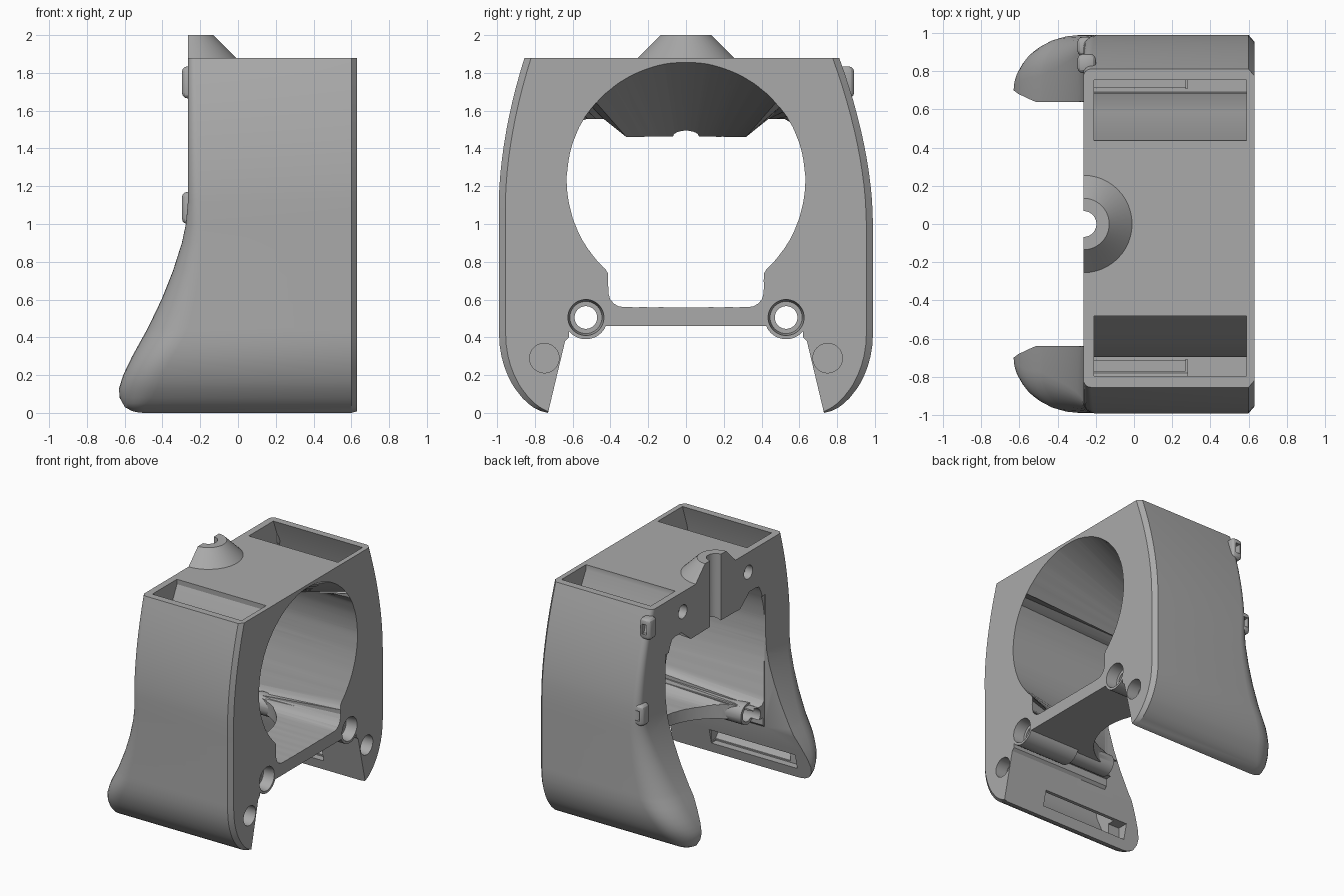
import bpy, bmesh, math
from mathutils import Vector, Matrix

if "Cube" in bpy.data.objects:
    bpy.data.objects.remove(bpy.data.objects["Cube"])

grey = bpy.data.materials.new("plain grey")
grey.use_nodes = True
COLOUR = (0.4, 0.4, 0.4, 1)
grey.diffuse_color = COLOUR
grey.node_tree.nodes["Principled BSDF"].inputs["Base Color"].default_value = COLOUR

TOP, FRONT, BACK = 1.88, 0.63, -0.265


def finish(name, bm):
    bmesh.ops.recalc_face_normals(bm, faces=bm.faces)
    mesh = bpy.data.meshes.new(name)
    bm.to_mesh(mesh)
    bm.free()
    mesh.materials.append(grey)
    obj = bpy.data.objects.new(name, mesh)
    bpy.context.collection.objects.link(obj)
    return obj


def loft(name, rings):
    """Skin a list of equal-length rings and cap both ends."""
    bm = bmesh.new()
    rows = [[bm.verts.new(p) for p in ring] for ring in rings]
    n = len(rows[0])
    for a, b in zip(rows, rows[1:]):
        for i in range(n):
            j = (i + 1) % n
            bm.faces.new((a[i], a[j], b[j], b[i]))
    bm.faces.new(rows[0])
    bm.faces.new(rows[-1])
    return finish(name, bm)


def prism(name, profile, x0, x1):
    """Extrude a (y, z) profile along x."""
    return loft(name, [[(x, y, z) for y, z in profile] for x in (x0, x1)])


def box(name, x, y, z):
    return prism(name, [(y[0], z[0]), (y[1], z[0]), (y[1], z[1]), (y[0], z[1])], *x)


def tube(name, start, end, r0, r1=None):
    """Round bar or cone between two points."""
    start, end = Vector(start), Vector(end)
    turn = (end - start).to_track_quat('Z', 'Y').to_matrix().to_4x4()
    bm = bmesh.new()
    bmesh.ops.create_cone(bm, cap_ends=True, segments=48, radius1=r0,
                          radius2=r0 if r1 is None else r1, depth=(end - start).length,
                          matrix=Matrix.Translation((start + end) / 2) @ turn)
    return finish(name, bm)


def combine(target, tool, operation='DIFFERENCE'):
    mod = target.modifiers.new(tool.name, 'BOOLEAN')
    mod.operation, mod.solver, mod.object = operation, 'EXACT', tool
    bpy.context.view_layer.objects.active = target
    bpy.ops.object.modifier_apply(modifier=mod.name)
    bpy.data.objects.remove(tool)


def table(points, z):
    for (z0, v0), (z1, v1) in zip(points, points[1:]):
        if z <= z1:
            return v0 + (v1 - v0) * (z - z0) / (z1 - z0)
    return points[-1][1]


# Body: stacked plan sections, flared backwards at the feet
BACK_EDGE = [(0, -.55), (.03, -.6), (.08, -.628), (.13, -.63), (.2, -.608), (.3, -.56), (.45, -.477),
             (.6, -.405), (.75, -.345), (.9, -.297), (1, -.276), (1.12, BACK), (TOP, BACK)]
CORNER = [(0, .06), (.1, .2), (.4, .22), (1.1, .06), (TOP, .04)]


def half_width(z):
    if z < .42:
        return .73 + .26 * (1 - (1 - z / .42) ** 2) ** .6
    return .99 - .157 * (max(0, z - 1.05) / .83) ** 1.8


def skew(z):
    return -.022 * max(0, z - 1) / .88


def section(z):
    w, back, r = half_width(z), table(BACK_EDGE, z), table(CORNER, z)
    side = [(FRONT, w - .035), (FRONT - .03, w)]
    for i in range(9):
        a = math.pi / 2 * i / 8
        side.append((back + r - r * math.sin(a), w - r + r * math.cos(a)))
    ring = side + [(x, -y) for x, y in reversed(side)]
    return [(x, y + skew(z), z) for x, y in ring]


levels = sorted({p[0] for p in BACK_EDGE} | {.01, .05, .16, .25, .36, .42, .52, .68, .82}
                | {1.12 + .076 * i for i in range(1, 10)})
body = loft("duct_body", [section(z) for z in levels])

# Half cone on the top, open at the back
cone = tube("cone", (BACK, 0, TOP - .01), (BACK, 0, 2), .265, .135)
combine(cone, box("trim", (-1, BACK), (-1, 1), (1, 3)))
combine(body, cone, 'UNION')


# Central opening: keyhole in the front plate blending to a wide rear mouth
def in_front(y, z):
    if math.hypot(y, z - 1.23) < .63:
        return True
    corner = math.hypot(max(0, abs(y) - .33), max(0, .64 - z))
    return corner < .08 and z < 1.1


def in_rear(y, z):
    if z < 1.23:
        return abs(y) < .64 and z > .56
    return math.hypot(y, z - 1.23) < .64 and z < (1.455 if abs(y) < .32 else 1.555)


def outline(inside, x, n=144):
    ring = []
    for i in range(n):
        a = 2 * math.pi * (i + .5) / n
        r = .3
        while inside(r * math.cos(a), 1.1 + r * math.sin(a)):
            r += .002
        ring.append((x, r * math.cos(a), 1.1 + r * math.sin(a)))
    return ring


combine(body, loft("opening", [outline(in_front, FRONT + .01), outline(in_rear, BACK - .02)]))
combine(body, box("rear_gap", (-.8, BACK + .01), (-.64, .64), (.3, 1.455)))

# Gap between the feet, below the floor
gap = [(.74, -.04), (.64, .38), (.62, .4), (.62, .46)]
combine(body, prism("foot_gap", gap + [(-y, z) for y, z in reversed(gap)], -1, 1))
combine(body, tube("nozzle_arc", (BACK, 0, .3), (BACK, 0, .7), .5))

# Air ducts, outlet slots and blind holes on both sides
DUCT = [(.46, 2.2), (.46, 1.84), (.6, 1.58), (.69, 1.3), (.69, .42), (.94, .42),
        (.945, 1.05), (.9, 1.4), (.84, 1.7), (.775, 1.88), (.775, 2.2)]
CHAMBER = [(.71, .46), (.93, .46), (.9, .3), (.84, .17), (.78, .09), (.71, .09)]
for s in (1, -1):
    combine(body, prism("duct", [(s * y + skew(z), z) for y, z in DUCT], -.21, .59))
    combine(body, prism("chamber", [(s * y, z) for y, z in CHAMBER], -.4, .28))
    combine(body, box("outlet", (-.5, .27), sorted((s * .6, s * .77)), (.08, .2)))
    combine(body, tube("blind_hole", (.53, s * .75, .29), (.7, s * .75, .29), .078))
    combine(body, tube("rear_hole", (-.4, s * .42, 1.72), (-.2, s * .42, 1.72), .055))

    # Screw bosses with counterbored holes
    y, z = s * .53, .505
    combine(body, tube("boss", (.18, y, z), (FRONT, y, z), .115), 'UNION')
    combine(body, tube("thin_boss", (-.18, y, z), (.3, y, z), .085), 'UNION')
    combine(body, tube("screw_hole", (-.4, y, z), (.8, y, z), .06))
    combine(body, tube("counterbore", (.54, y, z), (.8, y, z), .085, .115))

# Vertical groove through the cone and rear wall
combine(body, tube("groove", (BACK, 0, 1.2), (BACK, 0, 2.2), .068))

# Cable clips on the rear edge
clips = []
for y, z in ((.84, 1.75), (.93, 1.085)):
    clip = box("cable_clip", (-.297, -.2), (y - .05, y + .05), (z - .085, z + .085))
    bevel = clip.modifiers.new("bevel", 'BEVEL')
    bevel.width, bevel.segments = .03, 3
    bpy.context.view_layer.objects.active = clip
    bpy.ops.object.modifier_apply(modifier="bevel")
    combine(clip, box("clip_hole", (-.27, -.23), (y - .015, y + .2), (z - .04, z + .04)))
    clips.append(clip)

# Smooth shading with sharp edges kept
for obj in bpy.context.view_layer.objects:
    obj.select_set(obj in [body] + clips)
bpy.context.view_layer.objects.active = body
bpy.ops.object.shade_smooth_by_angle(angle=math.radians(28))
